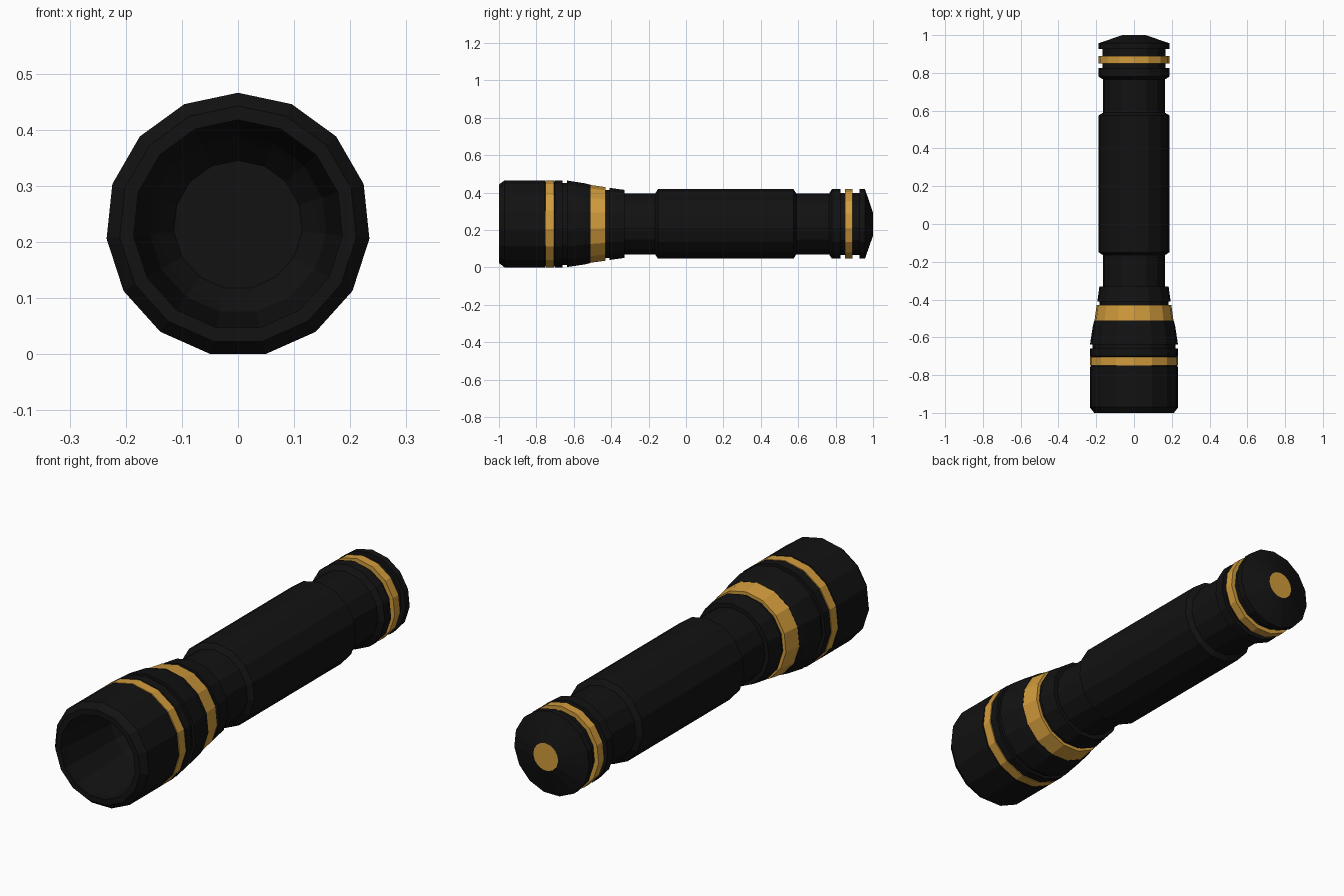
import bpy, bmesh, math

if "Cube" in bpy.data.objects:
    bpy.data.objects.remove(bpy.data.objects["Cube"])

SIDES = 15
AXIS_Z = 0.2304


def material(name, rgb):
    m = bpy.data.materials.new(name)
    m.diffuse_color = (*rgb, 1)
    m.use_nodes = True
    m.node_tree.nodes["Principled BSDF"].inputs["Base Color"].default_value = m.diffuse_color
    return m


BLACK = material("matte black", (0.006, 0.006, 0.006))
GOLD = material("gold", (0.64, 0.33, 0.045))


def lathe(name, profile, mat):
    """Turn (y, radius) points around the long axis; radius 0 makes a closed end."""
    bm = bmesh.new()
    rings = []
    for y, r in profile:
        if r == 0:
            rings.append([bm.verts.new((0, y, AXIS_Z))] * SIDES)
        else:
            rings.append([bm.verts.new((r * math.sin(2 * math.pi * i / SIDES), y,
                                        AXIS_Z + r * math.cos(2 * math.pi * i / SIDES)))
                          for i in range(SIDES)])
    for a, b in zip(rings, rings[1:]):
        for i in range(SIDES):
            j = (i + 1) % SIDES
            loop = list(dict.fromkeys((a[i], b[i], b[j], a[j])))
            bm.faces.new(loop)
    me = bpy.data.meshes.new(name)
    bm.to_mesh(me)
    bm.free()
    me.materials.append(mat)
    ob = bpy.data.objects.new(name, me)
    bpy.context.collection.objects.link(ob)


# Hollow reflector and lamp head, from the lens centre out to the rim
lathe("reflector", [(-0.62, 0), (-0.62, 0.115), (-0.66, 0.145), (-0.68, 0.158),
                    (-0.96, 0.187), (-1.0, 0.187)], BLACK)
lathe("head_bezel", [(-1.0, 0.187), (-1.0, 0.212), (-0.97, 0.2355), (-0.755, 0.2355),
                     (-0.755, 0.228), (-0.75, 0.228)], BLACK)
lathe("front_gold_band", [(-0.75, 0.228), (-0.75, 0.2355), (-0.705, 0.2355),
                          (-0.705, 0.228)], GOLD)

# Ribbed, tapering back of the head
lathe("head_taper", [(-0.705, 0.228), (-0.70, 0.2355), (-0.66, 0.2355), (-0.66, 0.222),
                     (-0.637, 0.222), (-0.637, 0.234), (-0.54, 0.219), (-0.51, 0.211),
                     (-0.51, 0.2)], BLACK)
lathe("wide_gold_band", [(-0.51, 0.2), (-0.51, 0.21), (-0.43, 0.199), (-0.43, 0.184)], GOLD)

# Barrel: collar, neck, grip and rear collar
lathe("barrel", [(-0.43, 0.184), (-0.41, 0.184), (-0.41, 0.195), (-0.33, 0.184),
                 (-0.33, 0.164), (-0.165, 0.164), (-0.15, 0.188), (0.575, 0.188),
                 (0.59, 0.164), (0.765, 0.164), (0.78, 0.188), (0.825, 0.188),
                 (0.825, 0.168), (0.85, 0.168)], BLACK)

# Tail cap with its gold ring and button
lathe("tail_gold_band", [(0.85, 0.168), (0.85, 0.188), (0.89, 0.188), (0.89, 0.168)], GOLD)
lathe("tail_cap", [(0.89, 0.168), (0.927, 0.168), (0.927, 0.188), (0.957, 0.188),
                   (1.0, 0.062)], BLACK)
lathe("tail_button", [(1.0, 0.062), (1.0, 0)], GOLD)
